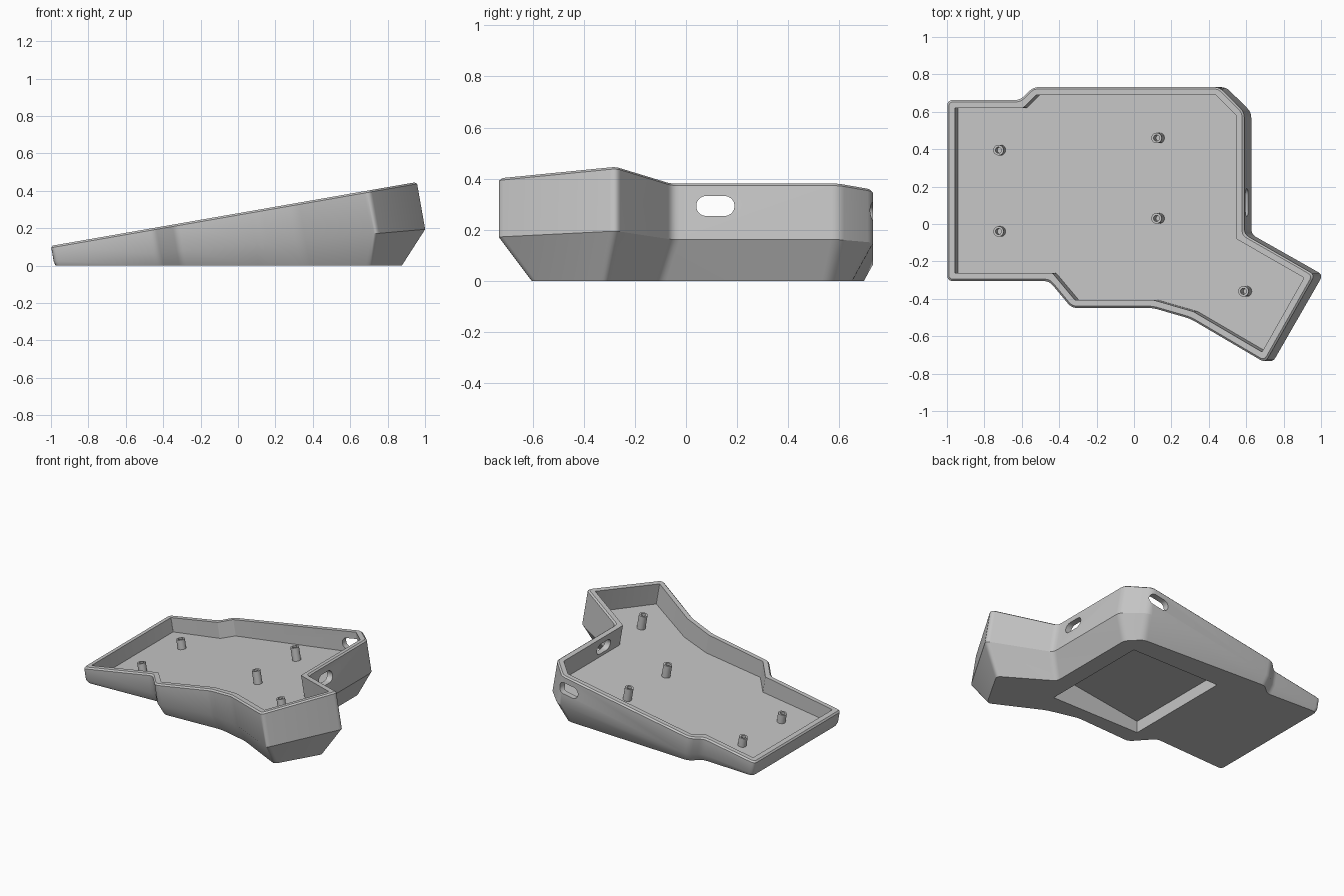
import bpy, bmesh, math
from mathutils import Vector, Matrix

if "Cube" in bpy.data.objects:
    bpy.data.objects.remove(bpy.data.objects["Cube"])

TILT = math.radians(10)
DOWN = Vector((math.sin(TILT), 0, -math.cos(TILT)))

grey = bpy.data.materials.new("plain grey")
grey.use_nodes = True
grey.diffuse_color = (0.56, 0.56, 0.56, 1)
grey.node_tree.nodes["Principled BSDF"].inputs["Base Color"].default_value = (0.56, 0.56, 0.56, 1)

# Sloping planes, as height at x = 0 and rise per x
RIM = (0.28, 0.1745)
SHOULDER = (0.107, 0.087)
FLOOR = (0.15, 0.142)
POCKET_TOP = (0.12, 0.142)
GROUND = (0, 0)

# Outer rim corners, clockwise from above
RIM_CORNERS = [Vector(p) for p in (
    (-1, 0.663), (-0.61, 0.663), (-0.54, 0.732), (0.455, 0.732), (0.588, 0.598),
    (0.588, -0.055), (0.966, -0.272), (0.70, -0.742), (0.30, -0.507),
    (0.10, -0.449), (-0.335, -0.449), (-0.455, -0.305), (-1, -0.305))]


def height(plane, x):
    return plane[0] + plane[1] * x


def inset(corners, distance, x_scale=1):
    """Mitred inward offset; distance is a function of the corner."""
    result = []
    for i, p in enumerate(corners):
        a = (p - corners[i - 1]).normalized()
        b = (corners[(i + 1) % len(corners)] - p).normalized()
        n1, n2 = Vector((a.y, -a.x)), Vector((b.y, -b.x))
        move = (n1 + n2) * (distance(p) / (1 + n1.dot(n2)))
        result.append(p + Vector((move.x * x_scale, move.y)))
    return result


def drop(corners, start, end):
    """Slide corners from one plane to another along the tilted wall."""
    result = []
    for p in corners:
        gap = height(start, p.x) - height(end, p.x)
        t = gap / (end[1] * DOWN.x - DOWN.z)
        result.append(Vector((p.x + t * DOWN.x, p.y)))
    return result


def rounded(corners, plane, cut, steps=4):
    """Round every corner and lay the ring on a plane."""
    ring = []
    for i, p in enumerate(corners):
        a = corners[i - 1] - p
        b = corners[(i + 1) % len(corners)] - p
        a *= min(cut / a.length, 0.4)
        b *= min(cut / b.length, 0.4)
        for k in range(steps + 1):
            t = k / steps
            q = p + a * (1 - t) ** 2 + b * t ** 2
            ring.append(Vector((q.x, q.y, height(plane, q.x))))
    return ring


def loft(name, rings):
    """Skin a stack of equal rings and cap both ends."""
    bm = bmesh.new()
    loops = [[bm.verts.new(p) for p in ring] for ring in rings]
    for lower, upper in zip(loops, loops[1:]):
        for i in range(len(lower)):
            j = (i + 1) % len(lower)
            bm.faces.new((lower[i], lower[j], upper[j], upper[i]))
    bm.faces.new(loops[0])
    bm.faces.new(loops[-1])
    bmesh.ops.recalc_face_normals(bm, faces=bm.faces[:])
    mesh = bpy.data.meshes.new(name)
    bm.to_mesh(mesh)
    bm.free()
    mesh.materials.append(grey)
    obj = bpy.data.objects.new(name, mesh)
    bpy.context.collection.objects.link(obj)
    return obj


def make_active(obj):
    bpy.ops.object.select_all(action='DESELECT')
    obj.select_set(True)
    bpy.context.view_layer.objects.active = obj


def carve(obj, cutter):
    make_active(obj)
    mod = obj.modifiers.new("cut", 'BOOLEAN')
    mod.operation = 'DIFFERENCE'
    mod.solver = 'EXACT'
    mod.object = cutter
    bpy.ops.object.modifier_apply(modifier=mod.name)
    bpy.data.objects.remove(cutter)


def slot(name, centre, along, up, through):
    """Rounded slot cutter, 0.15 long and 0.08 high."""
    ring = []
    for k in range(24):
        angle = 2 * math.pi * (k + 0.5) / 24
        side = 0.035 if math.cos(angle) > 0 else -0.035
        ring.append(centre + along * (side + 0.04 * math.cos(angle)) + up * 0.04 * math.sin(angle))
    return loft(name, [[p - through for p in ring], [p + through for p in ring]])


# Case: tapered base, tilted walls, softened rim, open tray
shoulder = drop(RIM_CORNERS, RIM, SHOULDER)
base = inset(shoulder, lambda p: 0.55 * height(SHOULDER, p.x), 0.85)
rim_side = (RIM[0] - 0.01, RIM[1])
lip = inset(RIM_CORNERS, lambda p: 0.01)
tray_top = inset(RIM_CORNERS, lambda p: 0.042)
tray_floor = drop(tray_top, RIM, FLOOR)
case = loft("case", [
    rounded(base, GROUND, 0.03),
    rounded(shoulder, SHOULDER, 0.03),
    rounded(drop(RIM_CORNERS, RIM, rim_side), rim_side, 0.03),
    rounded(lip, RIM, 0.025),
    rounded(tray_top, RIM, 0.005),
    rounded(tray_floor, FLOOR, 0.005)])

# Pocket under the base
pocket = [Vector((x, y)) for x, y in ((-0.265, -0.285), (-0.265, 0.51), (0.43, 0.51), (0.43, -0.285))]
carve(case, loft("pocket_cutter", [
    [Vector((p.x, p.y, -0.1)) for p in pocket],
    [Vector((p.x, p.y, height(POCKET_TOP, p.x))) for p in pocket]]))

# Cable slots in the side and back walls
X, Y = Vector((1, 0, 0)), Vector((0, 1, 0))
tilted_x = Vector((-DOWN.z, 0, DOWN.x))
carve(case, slot("side_slot_cutter", Vector((0.59, 0.115, 0.293)), Y, -DOWN, X * 0.1))
carve(case, slot("back_slot_cutter", Vector((0.405, 0.71, 0.263)), tilted_x, -DOWN, Y * 0.1))

# Hollow mounting posts standing on the tray floor
posts = []
for x, y, tall in ((-0.725, 0.395, 0.065), (-0.725, -0.04, 0.065), (0.12, 0.46, 0.09),
                   (0.12, 0.03, 0.09), (0.585, -0.36, 0.1)):
    place = Matrix.Translation((x, y, height(FLOOR, x) + tall)) @ Matrix.Rotation(-TILT, 4, 'Y')
    rings = []
    for radius, z in ((0.028, -tall - 0.01), (0.028, 0), (0.016, 0), (0.016, 0.01 - tall)):
        rings.append([place @ Vector((radius * math.cos(k * math.pi / 12),
                                      radius * math.sin(k * math.pi / 12), z)) for k in range(24)])
    posts.append(loft("mounting_post_%d" % (len(posts) + 1), rings))

for obj in [case] + posts:
    make_active(obj)
    bpy.ops.object.shade_smooth_by_angle(angle=math.radians(30))
